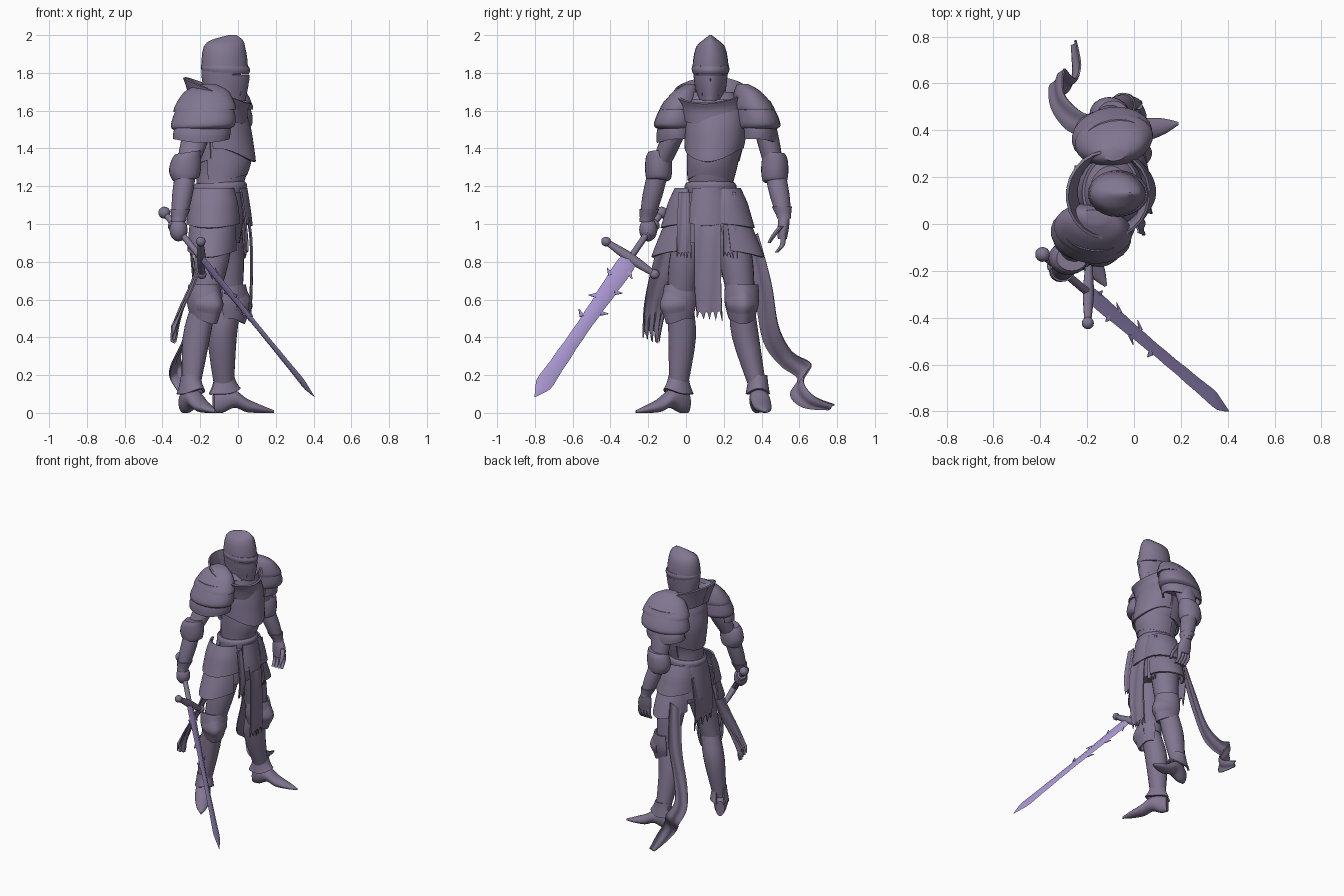
import bpy, bmesh
from math import sin, cos, radians, pi
from mathutils import Matrix, Vector

default_cube = bpy.data.objects.get("Cube")
if default_cube:
    bpy.data.objects.remove(default_cube, do_unlink=True)


def make_material(name, red, green, blue):
    material = bpy.data.materials.new(name)
    material.use_nodes = True
    colour = (red, green, blue, 1)
    material.diffuse_color = colour
    shader = next(n for n in material.node_tree.nodes if n.type == "BSDF_PRINCIPLED")
    shader.inputs["Base Color"].default_value = colour
    shader.inputs["Roughness"].default_value = .7
    return material


armour = make_material("dusky purple armour", .22, .18, .28)
bright = make_material("bright violet blade", .41, .32, .66)


def spline(rows, steps):
    """Smoothly interpolate rows of numbers."""
    result = []
    padded = [rows[0]] + list(rows) + [rows[-1]]
    for before, start, end, after in zip(padded, padded[1:], padded[2:], padded[3:]):
        for k in range(steps):
            t = k / steps
            result.append([
                (2*q + (r - p)*t + (2*p - 5*q + 4*r - s)*t*t + (3*q - p - 3*r + s)*t**3) / 2
                for p, q, r, s in zip(before, start, end, after)])
    result.append(rows[-1])
    return result


def build(name, grid, closed, thick, material, angle=40):
    """Turn a grid of points into a capped tube or a thickened sheet."""
    bm = bmesh.new()
    rows = [[bm.verts.new(point) for point in row] for row in grid]
    count = len(rows[0])
    for upper, lower in zip(rows, rows[1:]):
        for i in range(count if closed else count - 1):
            j = (i + 1) % count
            bm.faces.new((upper[i], upper[j], lower[j], lower[i]))
    if closed:
        bm.faces.new(rows[0])
        bm.faces.new(rows[-1])
    bmesh.ops.recalc_face_normals(bm, faces=bm.faces)
    if thick:
        bmesh.ops.solidify(bm, geom=bm.faces[:], thickness=thick)
        bmesh.ops.recalc_face_normals(bm, faces=bm.faces)
    mesh = bpy.data.meshes.new(name)
    bm.to_mesh(mesh)
    bm.free()
    mesh.materials.append(material)
    mesh.shade_smooth()
    mesh.set_sharp_from_angle(angle=radians(angle))
    part = bpy.data.objects.new(name, mesh)
    bpy.context.collection.objects.link(part)


def loft(name, rings, yaw=0, arc=None, sides=24, steps=4, keel=0, tilt=0, peak=0,
         thick=.012, frame=Matrix(), material=armour):
    """Elliptical rings (x, y, z, front radius, side radius); arc makes an open shell."""
    turn = Matrix.Rotation(radians(yaw), 3, "Z")
    rows = spline(rings, steps)
    grid = []
    for j, (x, y, z, front, side) in enumerate(rows):
        line = []
        for i in range(sides if arc is None else sides + 1):
            a = 2*pi*i/sides if arc is None else radians(arc)*(2*i/sides - 1)
            ahead = max(0, cos(a))
            local = Vector((max(front, .002)*cos(a)*(1 + keel*ahead**6), max(side, .002)*sin(a), 0))
            local.z = tilt*local.x + peak*ahead**2*j/(len(rows) - 1)
            line.append(frame @ (turn @ local + Vector((x, y, z))))
        grid.append(line)
    build(name, grid, arc is None, 0 if arc is None else thick, material)


def ribbon(name, points, across, jag=0, ripple=.004, columns=12):
    """Hanging cloth along points (x, y, z, width) with a torn lower edge."""
    across = Vector(across).normalized()
    normal = across.cross(Vector((0, 0, 1))).normalized()
    grid = []
    rows = spline(points, 5)
    for j, (x, y, z, width) in enumerate(rows):
        down = j / (len(rows) - 1)
        line = []
        for i in range(columns + 1):
            torn = jag*down**4*(i % 3 - 1 + sin(i*2))
            wave = normal*ripple*sin(i*.8 + j/4)
            line.append(Vector((x, y, z + torn)) + across*width*(i/columns - .5) + wave)
        grid.append(line)
    build(name, grid, False, .008, armour, angle=60)


def axis_frame(origin, forward, up):
    """Frame whose z runs forward and whose x is close to up."""
    z = Vector(forward).normalized()
    y = z.cross(Vector(up)).normalized()
    x = y.cross(z)
    return Matrix.Translation(origin) @ Matrix((x, y, z)).transposed().to_4x4()


def ball(name, x, y, z, r, frame=Matrix(), stretch=1):
    rings = [(x, y, z + r*stretch*cos(pi*k/8), r*sin(pi*k/8), r*sin(pi*k/8)) for k in range(9)]
    loft(name, rings, steps=1, sides=16, frame=frame)


# Helmet: inner face, keeled skull, brow band and ribbed visor
loft("helmet_inner_face", [(-.07, .13, 1.62, .08, .065), (-.07, .13, 1.9, .09, .07)])
loft("helmet_skull", [(-.075, .13, 1.82, .12, .096), (-.075, .13, 1.87, .118, .092), (-.075, .13, 1.94, .106, .076),
     (-.06, .13, 1.975, .08, .038), (-.03, .13, 2, .02, .006)], keel=.06, steps=2)
loft("helmet_brow", [(-.07, .13, 1.84, .12, .096), (-.07, .13, 1.82, .127, .1),
     (-.07, .13, 1.8, .12, .095)], keel=.06, tilt=-.05)
loft("helmet_back", [(-.075, .13, 1.83, .118, .095), (-.075, .13, 1.78, .118, .09),
     (-.08, .13, 1.7, .1, .08)], yaw=180, arc=115)
loft("helmet_visor", [(-.07, .13, 1.79, .12, .091), (-.07, .13, 1.74, .115, .084),
     (-.065, .13, 1.66, .095, .064)], arc=100, keel=.09, peak=-.01)
for k in range(-2, 3):
    y = .13 + k*.022
    x = .056 - abs(k)*.013
    loft("visor_rib", [(x, y, 1.77, .006, .004), (x - .02, y, 1.68, .006, .004)], sides=6, steps=1)

# Torso: body, breastplate with pointed hem, collar, belt, faulds
loft("torso", [(-.11, .14, 1.7, .08, .11), (-.1, .15, 1.6, .14, .16), (-.09, .155, 1.48, .155, .155),
     (-.085, .15, 1.38, .145, .145), (-.085, .135, 1.28, .135, .12), (-.1, .13, 1.18, .12, .12)], yaw=-12)
loft("breastplate", [(-.095, .15, 1.66, .11, .14), (-.09, .155, 1.55, .15, .162), (-.09, .155, 1.46, .17, .162),
     (-.085, .15, 1.4, .176, .156)], yaw=-12, arc=95, keel=.03, peak=-.07)
loft("waist_plate", [(-.085, .15, 1.44, .145, .145), (-.085, .14, 1.32, .152, .135),
     (-.09, .13, 1.23, .135, .122)], yaw=-12, arc=110, keel=.03, peak=.03)
loft("back_plate", [(-.1, .15, 1.67, .12, .15), (-.09, .155, 1.5, .168, .162), (-.09, .145, 1.34, .148, .14)],
     yaw=168, arc=80, peak=-.04)
loft("collar", [(-.1, .14, 1.58, .14, .155), (-.11, .13, 1.66, .15, .17), (-.11, .125, 1.71, .17, .18)],
     yaw=-8, arc=180, tilt=-.4)
loft("belt", [(-.095, .13, 1.22, .13, .126), (-.095, .13, 1.2, .143, .138), (-.095, .13, 1.16, .135, .138)], tilt=.05)
loft("hips", [(-.1, .13, 1.2, .12, .12), (-.1, .13, 1.05, .13, .16), (-.1, .13, .9, .11, .18)])
loft("front_fauld", [(-.09, .12, 1.19, .14, .13), (-.09, .12, 1.1, .158, .15), (-.09, .12, 1.04, .168, .16)],
     yaw=-5, arc=36, peak=-.05)
loft("back_fauld", [(-.1, .13, 1.2, .13, .13), (-.1, .13, 1.08, .145, .17), (-.1, .13, .97, .155, .19)],
     yaw=175, arc=70, peak=-.04)


def shoulder_and_hip(label, s, x, y, hip_x, hip_y):
    """Layered pauldron and tassets; s is the outward y sign."""
    loft(label + "_pauldron_cap", [(x, y, 1.74, .05, .03), (x, y + s*.025, 1.7, .12, .07),
         (x - .005, y + s*.05, 1.63, .162, .105), (x - .005, y + s*.06, 1.6, .168, .108)], yaw=s*10, tilt=.04)
    loft(label + "_pauldron", [(x - .005, y + s*.05, 1.65, .14, .095), (x - .01, y + s*.07, 1.57, .168, .115),
         (x - .015, y + s*.078, 1.52, .172, .12), (x - .015, y + s*.075, 1.5, .15, .1)], yaw=s*10, tilt=.04)
    loft(label + "_pauldron_lame", [(x - .01, y + s*.075, 1.55, .095, .14), (x - .02, y + s*.085, 1.49, .1, .152),
         (x - .025, y + s*.085, 1.45, .1, .15)], yaw=s*84, arc=130, peak=-.02)
    hem = [(1.19, .09, .11), (1.12, .125, .13), (1.06, .145, .138), (1, .165, .143)]
    loft(label + "_upper_tasset", [(hip_x, hip_y, z, a, b) for z, a, b in hem], yaw=s*90 - 8, arc=88, peak=-.02)
    hem = [(1.06, .12, .12), (.94, .178, .132), (.86, .215, .135)]
    loft(label + "_lower_tasset", [(hip_x, hip_y, z, a, b) for z, a, b in hem], yaw=s*90 - 8, arc=75, peak=-.035)


shoulder_and_hip("right", -1, -.17, .03, -.13, .03)
shoulder_and_hip("left", 1, -.08, .3, -.08, .2)


def arm(label, top, middle, elbow, wrist):
    """Upper arm, elbow guard, forearm and cuff through four joint points."""
    loft(label + "_upper_arm", [(*top, .07, .065), (*middle, .072, .06), (*elbow, .055, .05)])
    x, y, z = elbow
    loft(label + "_elbow_guard", [(x + .01, y, z + .09, .065, .055), (x, y, z + .06, .078, .068),
         (x - .005, y, z, .085, .072), (x, y, z - .05, .07, .065), (x, y, z - .06, .05, .05)], tilt=.15)
    half = Vector(elbow).lerp(Vector(wrist), .5)
    loft(label + "_forearm", [(*elbow, .055, .055), (*half, .054, .053), (*wrist, .037, .037)])
    cuff = Vector(elbow).lerp(Vector(wrist), .75)
    loft(label + "_cuff", [(*cuff, .053, .053), (*half.lerp(Vector(wrist), .8), .042, .042)])


arm("right", (-.2, -.04, 1.58), (-.23, -.08, 1.44), (-.275, -.145, 1.29), (-.315, -.21, 1.01))
arm("left", (-.09, .4, 1.57), (-.1, .435, 1.44), (-.1, .47, 1.28), (-.03, .52, 1.03))

# Hands
ball("right_palm", -.315, -.2, .97, .048, stretch=1.3)
loft("left_palm", [(-.03, .52, 1.04, .035, .03), (-.02, .515, .98, .052, .03), (-.015, .51, .92, .048, .024)])
for k in range(4):
    x = -.05 + k*.024
    loft("left_finger", [(x, .515, .94, .014, .016), (x, .51, .89, .013, .014),
         (x + .005, .48, .85, .01, .011)], sides=10)
loft("left_thumb", [(.02, .505, .99, .016, .016), (.04, .465, .94, .014, .014), (.04, .44, .9, .009, .009)], sides=10)


def leg(label, yaw, hip, thigh, knee, calf, ankle, heel, toe):
    """Thigh, knee guard, greave and pointed armoured shoe."""
    loft(label + "_thigh", [(*hip, .1, .1), (*thigh, .092, .09), (*knee, .07, .07)])
    x, y, z = knee
    loft(label + "_knee_guard", [(x, y, z + .1, .08, .088), (x, y, z + .04, .095, .092), (x, y, z - .01, .1, .088),
         (x, y, z - .08, .076, .07)], yaw=yaw, arc=115, keel=.14, peak=-.03)
    loft(label + "_knee_plate", [(x, y, z + .06, .09, .08), (x, y, z, .112, .094), (x, y, z - .04, .095, .08)],
         yaw=yaw, arc=70, keel=.14, peak=-.02)
    loft(label + "_greave", [(*knee, .066, .066), (*calf, .074, .072), (*ankle, .05, .046)], yaw=yaw, keel=.06)
    x, y, z = ankle
    loft(label + "_ankle_guard", [(x, y, z + .07, .054, .05), (x, y, z + .02, .066, .056), (x, y, z - .03, .09, .064)],
         yaw=yaw, arc=150, peak=.03)
    length = (Vector(toe) - Vector(heel)).length
    shoe = axis_frame(heel, Vector(toe) - Vector(heel), (0, 0, 1))
    outline = [(0, .055, .055, .03), (.15, .07, .07, .045), (.35, .075, .048, .052), (.55, .04, .036, .05),
               (.8, .02, .02, .034), (1, .007, .007, .006)]
    loft(label + "_shoe", [(lift, 0, part*length, high, wide) for part, lift, high, wide in outline], frame=shoe)


leg("right", -50, (-.12, .05, 1), (-.14, 0, .8), (-.18, -.03, .58), (-.22, -.02, .4), (-.25, -.04, .13),
    (-.29, .01, 0), (-.12, -.265, 0))
leg("left", 5, (-.08, .22, 1), (-.06, .265, .8), (-.05, .295, .58), (-.085, .315, .4), (-.075, .38, .13),
    (-.13, .37, 0), (.19, .43, 0))

# Torn cloth
ribbon("front_cloth", [(.03, .115, 1.12, .13), (.07, .115, .95, .14), (.075, .115, .7, .14), (.065, .125, .52, .13)],
       (0, 1, 0), jag=.018)
for y in (-.01, .235):
    ribbon("front_strip", [(.02, y, 1.17, .06), (.045, y, .97, .075), (.04, y, .84, .07)], (0, 1, 0), jag=.012)
ribbon("back_cloth", [(-.22, .14, 1.1, .2), (-.25, .14, .9, .22), (-.24, .14, .76, .2)], (0, 1, 0), jag=.025)
ribbon("right_cloth", [(-.17, -.09, .92, .1), (-.23, -.13, .72, .13), (-.3, -.165, .56, .12), (-.35, -.185, .43, .09)],
       (-.1, 1, 0), jag=.03)
ribbon("left_trailing_cloth", [(-.16, .35, .92, .1), (-.2, .41, .65, .13), (-.27, .45, .42, .13), (-.33, .53, .29, .11),
       (-.33, .63, .22, .12), (-.28, .59, .13, .11), (-.25, .65, .06, .09), (-.26, .77, .03, .05)], (.45, .6, .65))

# Sword: frame z runs to the tip, y runs across the blade
pommel, tip = Vector((-.39, -.13, 1.06)), Vector((.405, -.8, .085))
length = (tip - pommel).length
sword = axis_frame(pommel, tip - pommel, (.83, .3, .47))
ball("pommel", 0, 0, 0, .032, sword)
loft("grip", [(0, 0, 0, .017, .017), (0, 0, .35, .017, .017)], sides=12, frame=sword)
for k in range(4):
    d = .09 + k*.024
    loft("grip_finger", [(0, 0, d - .012, .03, .03), (0, 0, d, .037, .037), (0, 0, d + .012, .03, .03)],
         sides=14, frame=sword)
cross = sword @ axis_frame((0, 0, .35), (0, 1, 0), (1, 0, 0))
loft("crossguard", [(0, 0, -.15, .014, .016), (0, 0, 0, .022, .028), (0, 0, .15, .014, .016)], sides=12, frame=cross)
for side in (-1, 1):
    ball("crossguard_knob", 0, 0, side*.155, .026, cross)
blade = [(0, 0, .36, .016, .04)]
for k in range(13):
    t = k / 12
    blade.append((0, 0, .4 + t*(length - .49), .014 - t*.004, .044 + .005*cos(t*6) - .006*t + .002*(k % 2)))
loft("blade", blade + [(0, 0, length, .001, .001)], sides=4, steps=2, frame=sword, material=bright)
for k in range(6):
    side = 1 if k % 2 else -1
    thorn = sword @ axis_frame((0, side*.035, .43 + k*.08), (0, side, -.7 if k % 3 else .7), (1, 0, 0))
    loft("blade_thorn", [(0, 0, 0, .007, .016), (0, 0, .045, .001, .001)], sides=6, steps=1, frame=thorn, material=bright)
